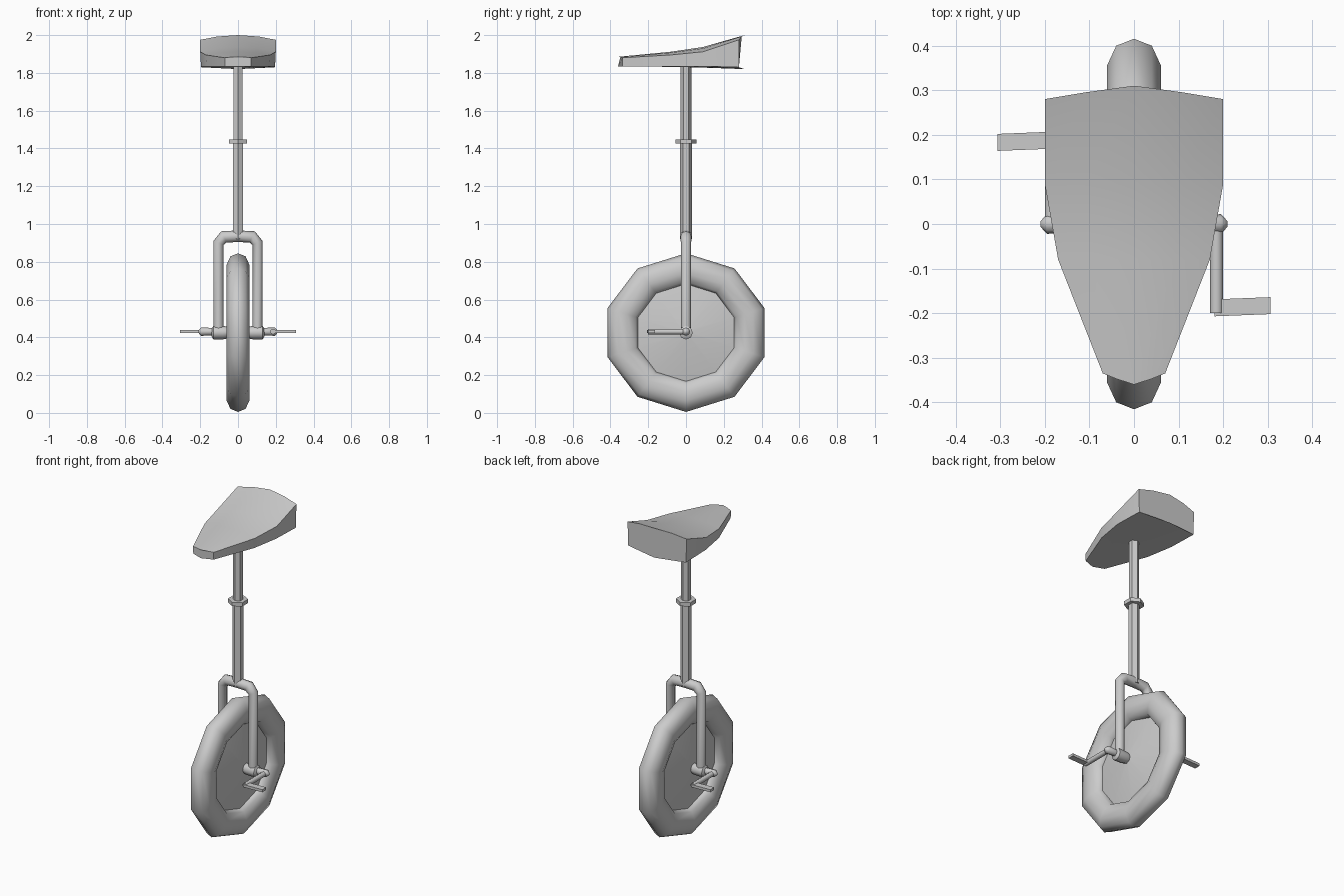
import bpy, bmesh
from math import sin, cos, pi, radians
from mathutils import Vector

if "Cube" in bpy.data.objects:
    bpy.data.objects.remove(bpy.data.objects["Cube"])

HUB_Z = 0.425


def finish(name, verts, faces, angle=50):
    me = bpy.data.meshes.new(name)
    me.from_pydata(verts, [], faces)
    bm = bmesh.new()
    bm.from_mesh(me)
    bmesh.ops.remove_doubles(bm, verts=bm.verts, dist=1e-5)
    bmesh.ops.recalc_face_normals(bm, faces=bm.faces)
    bm.to_mesh(me)
    bm.free()
    ob = bpy.data.objects.new(name, me)
    bpy.context.collection.objects.link(ob)
    bpy.ops.object.select_all(action='DESELECT')
    ob.select_set(True)
    bpy.context.view_layer.objects.active = ob
    bpy.ops.object.shade_smooth_by_angle(angle=radians(angle))
    return ob


def loft(name, rings, caps=True, closed=False, angle=50):
    """Skin a list of equally sized vertex rings."""
    n, m = len(rings[0]), len(rings)
    faces = []
    for i in range(m if closed else m - 1):
        a, b = i * n, (i + 1) % m * n
        faces += [(a + j, a + (j + 1) % n, b + (j + 1) % n, b + j) for j in range(n)]
    if caps and not closed:
        faces += [tuple(range(n)), tuple(range((m - 1) * n, m * n))]
    return finish(name, [v for r in rings for v in r], faces, angle)


def tube(name, path, radii, sides=8):
    """Mitred tube along a path lying in one plane."""
    pts = [Vector(p) for p in path]
    rings = []
    up = None
    for i, p in enumerate(pts):
        d0 = (p - pts[i - 1]).normalized() if i else None
        d1 = (pts[i + 1] - p).normalized() if i < len(pts) - 1 else None
        d = ((d0 or d1) + (d1 or d0)).normalized()
        stretch = 1 / max(d.dot(d1 or d0), 0.5)
        up = up or (Vector((0, 1, 0)) if abs(d.y) < 0.5 else Vector((0, 0, 1)))
        side = d.cross(up).normalized()
        r = radii[i] if isinstance(radii, (list, tuple)) else radii
        rings.append([p + up * r * cos(2 * pi * k / sides)
                      + side * r * stretch * sin(2 * pi * k / sides) for k in range(sides)])
    return loft(name, rings)


def wheel_ring(x, r, sides=10):
    return [(x, 1.04 * r * cos(pi / 2 + 2 * pi * k / sides),
             HUB_Z + r * sin(pi / 2 + 2 * pi * k / sides)) for k in range(sides)]


# Ten-sided tire
section = [(0, .42), (.04, .404), (.06, .36), (.06, .315), (.042, .27), (0, .252),
           (-.042, .27), (-.06, .315), (-.06, .36), (-.04, .404)]
loft("tire", [wheel_ring(x, r) for x, r in section], closed=True)

# Shallow cones filling the wheel
loft("wheel_disc", [wheel_ring(x, r) for x, r in
                    [(-.055, .02), (-.012, .265), (.012, .265), (.055, .02)]], angle=40)

# Fork
tube("fork", [(-.103, 0, .42), (-.103, 0, .90), (-.075, 0, .932), (0, 0, .935),
              (.075, 0, .932), (.103, 0, .90), (.103, 0, .42)],
     [.027, .027, .03, .031, .03, .027, .027])

# Seat posts and clamp collar
tube("lower_post", [(0, 0, .92), (0, 0, 1.43)], .032, 6)
tube("upper_post", [(0, 0, 1.42), (0, 0, 1.86)], .029, 6)
tube("clamp_collar", [(0, 0, 1.425), (0, 0, 1.448)], .056, 6)

# Axle
tube("axle", [(-.19, 0, HUB_Z), (.19, 0, HUB_Z)], .015)

for s, label in ((1, "right"), (-1, "left")):
    # Hub bearing, axle cap, crank arm and pedal
    tube(label + "_bearing", [(s * x, 0, HUB_Z) for x in (.05, .08, .13, .14)],
         [.03, .036, .036, .02])
    tube(label + "_axle_cap", [(s * x, 0, HUB_Z + .005) for x in (.135, .195, .21)],
         [.02, .022, .006])
    tube(label + "_crank", [(s * .185, 0, .43), (s * .185, -s * .2, .43)], .015)
    ends = [(.18, -.188), (.306, -.183)]
    loft(label + "_pedal", [[(s * x, s * (y + dy), .43 + dz) for dy, dz in
                             ((-.019, -.008), (.019, -.008), (.019, .008), (-.019, .008))]
                            for x, y in ends], angle=30)

# Seat: edge y, centre y, half width, top centre, top edge, bottom edge, bottom centre
stations = [(-.335, -.36, .07, 1.885, 1.88, 1.835, 1.835),
            (-.08, -.08, .17, 1.912, 1.895, 1.835, 1.832),
            (.09, .09, .2, 1.937, 1.912, 1.835, 1.828),
            (.28, .31, .2, 2.0, 1.975, 1.83, 1.82)]
rings = []
for ye, yc, w, tc, te, be, bc in stations:
    half = [(.55 * w, (ye + yc) / 2, tc - .3 * (tc - te)), (w, ye, te),
            (.98 * w, ye, be), (.5 * w, (ye + yc) / 2, (be + bc) / 2)]
    rings.append([(0, yc, tc)] + half + [(0, yc, bc)]
                 + [(-x, y, z) for x, y, z in reversed(half)])
loft("seat", rings, angle=45)
